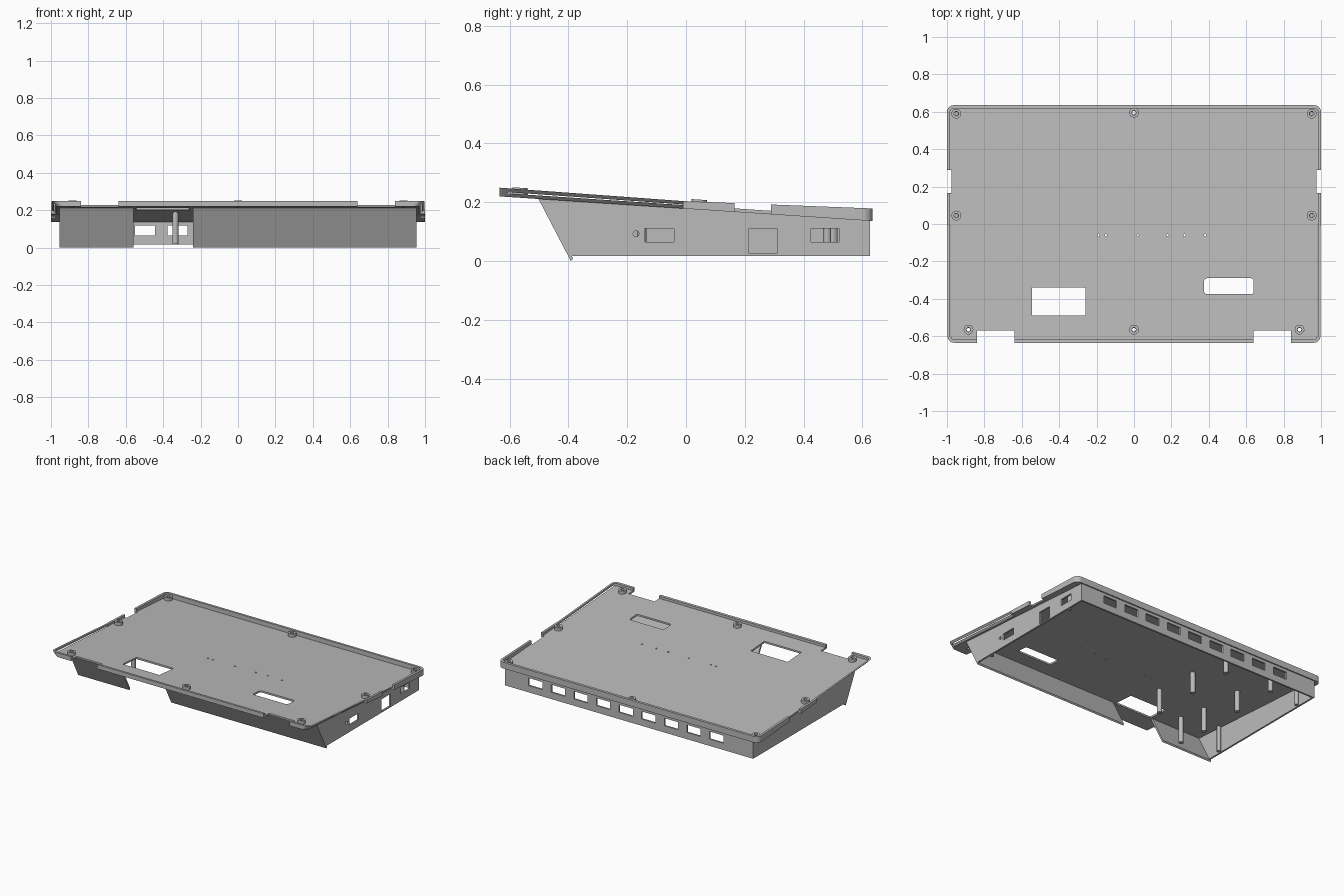
import bpy, bmesh, math
from mathutils import Vector

cube = bpy.data.objects.get("Cube")
if cube:
    bpy.data.objects.remove(cube)

grey = bpy.data.materials.new("plain grey")
grey.use_nodes = True
COLOUR = (0.5, 0.5, 0.5, 1)
grey.diffuse_color = COLOUR
grey.node_tree.nodes["Principled BSDF"].inputs["Base Color"].default_value = COLOUR

SPLIT = -0.01      # where the slanted front rim meets the straight back rim
WALL_X, BACK_Y, WALL = 0.955, 0.626, 0.012


def under(y):      # underside of the sloping deck
    return 0.22 - 0.066 * (y + 0.636)


def deck(y):       # upper surface of the deck
    return under(y) + 0.012


def rim_top(y):
    return 0.204 - (0.073 if y < SPLIT else 0.039) * (y - SPLIT)


def loft(name, low, high):
    """Solid between two matching rings of points."""
    bm = bmesh.new()
    a = [bm.verts.new(p) for p in low]
    b = [bm.verts.new(p) for p in high]
    bm.faces.new(a)
    bm.faces.new(b)
    for i in range(len(a)):
        j = (i + 1) % len(a)
        bm.faces.new((a[i], a[j], b[j], b[i]))
    bmesh.ops.recalc_face_normals(bm, faces=bm.faces)
    mesh = bpy.data.meshes.new(name)
    bm.to_mesh(mesh)
    bm.free()
    obj = bpy.data.objects.new(name, mesh)
    bpy.context.collection.objects.link(obj)
    mesh.materials.append(grey)
    return obj


def slab(name, outline, low, high):
    return loft(name, [(x, y, low(y)) for x, y in outline],
                [(x, y, high(y)) for x, y in outline])


def box(name, x0, x1, y0, y1, z0, z1):
    ring = [(x0, y0), (x1, y0), (x1, y1), (x0, y1)]
    return slab(name, ring, lambda y: z0, lambda y: z1)


def side_prism(name, profile, x0, x1):
    return loft(name, [(x0, y, z) for y, z in profile],
                [(x1, y, z) for y, z in profile])


def circle(x, y, r, n=20):
    return [(x + r * math.cos(2 * math.pi * i / n),
             y + r * math.sin(2 * math.pi * i / n)) for i in range(n)]


def rounded(x0, x1, y0, y1, r, n=5):
    pts = []
    for k, (cx, cy) in enumerate([(x1 - r, y1 - r), (x0 + r, y1 - r),
                                  (x0 + r, y0 + r), (x1 - r, y0 + r)]):
        for i in range(n + 1):
            t = math.pi / 2 * (k + i / n)
            pts.append((cx + r * math.cos(t), cy + r * math.sin(t)))
    return pts


def cut(obj, cutters):
    """Subtract the cutters, bake the result and drop the cutters."""
    for c in cutters:
        m = obj.modifiers.new("cut", "BOOLEAN")
        m.operation, m.solver, m.object = "DIFFERENCE", "EXACT", c
    bpy.context.view_layer.update()
    graph = bpy.context.evaluated_depsgraph_get()
    mesh = bpy.data.meshes.new_from_object(obj.evaluated_get(graph))
    obj.modifiers.clear()
    obj.data = mesh
    mesh.materials.clear()
    mesh.materials.append(grey)
    for c in cutters:
        bpy.data.objects.remove(c)


def through(outline):
    return slab("cutter", outline, lambda y: -1, lambda y: 1)


SCREWS = [(0, 0.595), (0, -0.565)] + [
    (s * x, y) for s in (-1, 1) for x, y in ((0.95, 0.59), (0.95, 0.045), (0.885, -0.565))]
PINHOLES = [(x, -0.06) for x in (-0.19, -0.15, 0.02, 0.18, 0.27, 0.38)]


def deck_cutters(front):
    tools = [slab("cutter", rounded(-0.984, 0.984, -0.618, 0.618, 0.022), deck, lambda y: 1)]
    if front:
        tools.append(through(rounded(-0.545, -0.26, -0.49, -0.34, 0.001, 1)))
        tools.append(through(rounded(0.375, 0.64, -0.375, -0.29, 0.015)))
        tools += [box("cutter", s * 0.74 - 0.1, s * 0.74 + 0.1, -0.7, -0.57, -1, 1) for s in (-1, 1)]
        tools += [through(circle(x, y, 0.006, 10)) for x, y in PINHOLES]
    else:
        tools += [box("cutter", s * 1.05 - 0.075, s * 1.05 + 0.075, 0.165, 0.29, -1, 1) for s in (-1, 1)]
    tools += [through(circle(x, y, 0.01, 12)) for x, y in SCREWS if (y < SPLIT) == front]
    return tools


# Deck: front half with outward-slanting sides, back half with straight sides
outer = rounded(-1, 1, -0.635, 0.635, 0.035)
back_ring = [p for p in outer if p[1] > 0] + [(-1, SPLIT), (1, SPLIT)]
front_ring = [p for p in outer if p[1] < 0] + [(1, SPLIT), (-1, SPLIT)]
deck_back = slab("deck_back", back_ring, under, rim_top)
cut(deck_back, deck_cutters(False))
deck_front = loft("deck_front", [(x * 0.968, y, under(y)) for x, y in front_ring],
                  [(x * 0.997, y, rim_top(y)) for x, y in front_ring])
cut(deck_front, deck_cutters(True))

# Raised screw bosses
for i, (x, y) in enumerate(SCREWS):
    boss = slab(f"screw_boss_{i + 1}", circle(x, y, 0.026), deck, lambda v: deck(v) + 0.022)
    cut(boss, [through(circle(x, y, 0.012, 12))])

# Side walls, with connector openings on the left one
side = [(-0.502, under(-0.502)), (-0.396, 0.017), (BACK_Y, 0.017), (BACK_Y, under(BACK_Y))]
side_prism("right_wall", side, -WALL_X, -WALL_X + WALL)
left_wall = side_prism("left_wall", side, WALL_X - WALL, WALL_X)
ports = [box("cutter", 0.9, 1, y0, y1, z0, 0.11) for y0, y1, z0 in
         ((-0.14, -0.04, 0.064), (0.214, 0.31, 0.025), (0.425, 0.52, 0.064))]
ports.append(side_prism("cutter", circle(-0.17, 0.093, 0.01, 14), 0.9, 1))
cut(left_wall, ports)

# Back wall with a row of windows
back_wall = box("back_wall", -WALL_X, WALL_X, BACK_Y - WALL, BACK_Y, 0.017, under(BACK_Y) + 0.005)
cut(back_wall, [box("cutter", c - 0.053, c + 0.053, 0.5, 0.7, 0.064, 0.117)
                for c in [0.72 - 0.174 * i for i in range(9)]])

# Sloping front wall in two pieces, leaving the access gap
front = [(-0.502, under(-0.502)), (-0.392, 0), (-0.384, 0.008), (-0.488, under(-0.488))]
side_prism("front_wall_right", front, -WALL_X, -0.56)
side_prism("front_wall_left", front, -0.24, WALL_X)

# Support posts under the deck
posts = [(x, y, 0.016) for x in (-0.335, -0.7) for y in (-0.15, 0.175, 0.5)]
posts += [(-0.68, -0.35, 0.016)]
posts += [(s * 0.93, y, 0.013) for s in (-1, 1) for y in (-0.28, 0.48)]
for i, (x, y, r) in enumerate(posts):
    slab(f"post_{i + 1}", circle(x, y, r, 16), lambda v: 0.02, lambda v: under(v) + 0.002)
